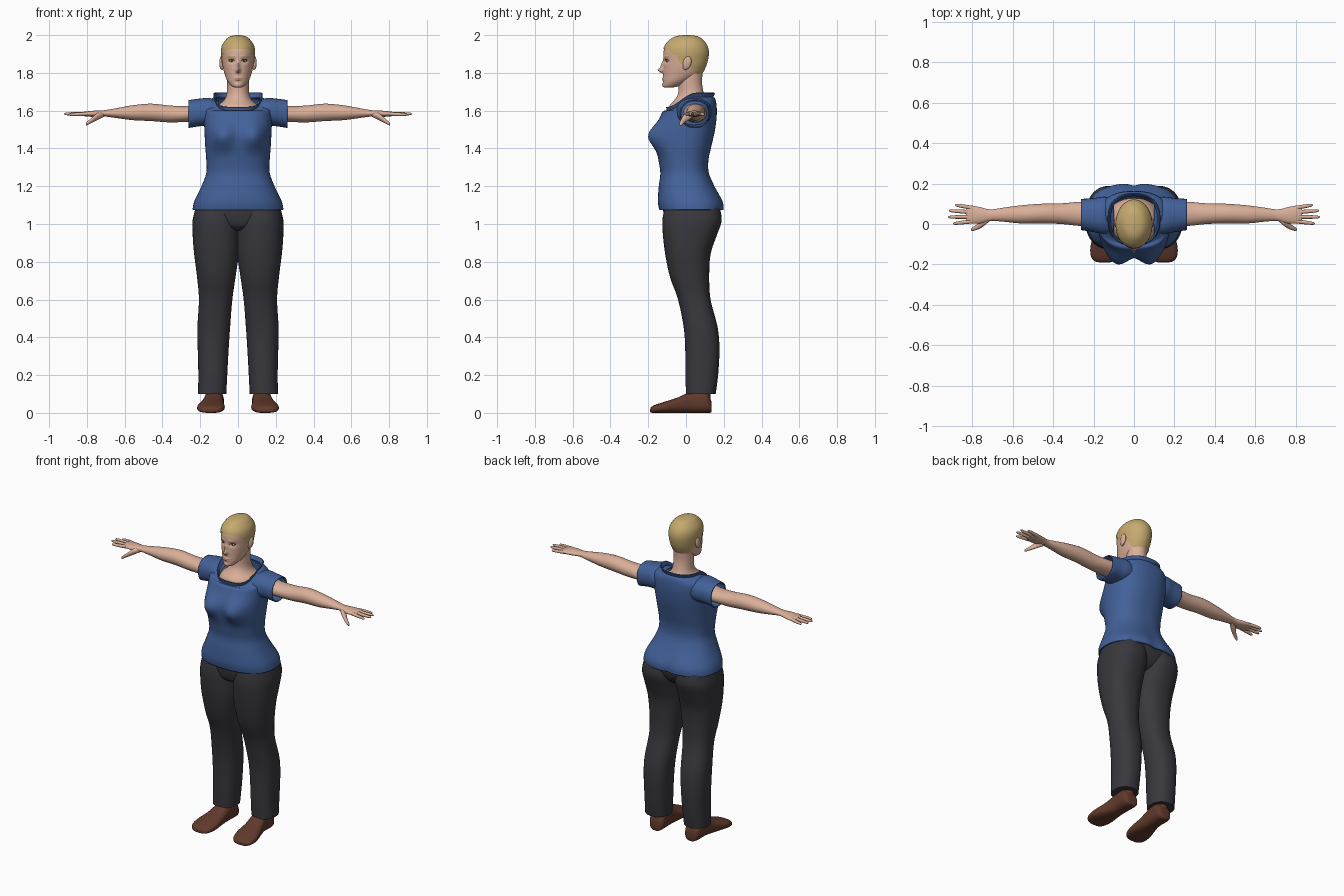
import bpy
import bmesh
from math import sin, cos, tau, exp, radians, copysign
from mathutils import Vector

cube = bpy.data.objects.get("Cube")
if cube:
    bpy.data.objects.remove(cube, do_unlink=True)


def material(name, r, g, b):
    mat = bpy.data.materials.new(name)
    mat.use_nodes = True
    mat.diffuse_color = (r, g, b, 1)
    shader = mat.node_tree.nodes["Principled BSDF"]
    shader.inputs["Base Color"].default_value = (r, g, b, 1)
    shader.inputs["Roughness"].default_value = 0.8
    return mat


SKIN = material("skin", .70, .43, .32)
HAIR = material("blond hair", .56, .40, .16)
SHIRT = material("blue shirt", .055, .12, .32)
TROUSERS = material("charcoal trousers", .04, .04, .047)
SHOE = material("brown leather", .12, .042, .025)
LIPS = material("lips", .55, .27, .21)
DARK = material("dark lashes", .04, .025, .02)
WHITE = material("eye white", .6, .55, .5)


def spline(rows, steps):
    """Smooth rows of numbers with a Catmull-Rom curve."""
    result = []
    for i in range(len(rows) - 1):
        p0, p1 = rows[max(i - 1, 0)], rows[i]
        p2, p3 = rows[i + 1], rows[min(i + 2, len(rows) - 1)]
        for s in range(steps):
            t = s / steps
            result.append([b + t * (c - a) / 2 + t * t * (a - 2.5 * b + 2 * c - d / 2)
                           + t ** 3 * (1.5 * (b - c) + (d - a) / 2)
                           for a, b, c, d in zip(p0, p1, p2, p3)])
    return result + [list(rows[-1])]


def finish(name, bm, mats, rule=None):
    bmesh.ops.recalc_face_normals(bm, faces=bm.faces)
    if rule:
        for face in bm.faces:
            face.material_index = rule(face.calc_center_median())
    mesh = bpy.data.meshes.new(name)
    bm.to_mesh(mesh)
    bm.free()
    for mat in mats:
        mesh.materials.append(mat)
    mesh.shade_smooth()
    mesh.set_sharp_from_angle(angle=radians(50))
    obj = bpy.data.objects.new(name, mesh)
    bpy.context.collection.objects.link(obj)
    return obj


def loft(name, axis, rows, *mats, power=2, seg=32, steps=5, side=1,
         shape=None, rule=None, keep=None, caps=True, thick=0):
    """Rows hold: place on axis, then low and high limits on the other two axes."""
    u, v = [k for k in range(3) if k != axis]
    bm = bmesh.new()
    rings = []
    for t, u0, u1, v0, v1 in spline(rows, steps):
        ring = []
        for k in range(seg):
            c, s = cos(tau * k / seg), sin(tau * k / seg)
            co = Vector()
            co[axis] = t
            co[u] = (u0 + u1) / 2 + (u1 - u0) / 2 * copysign(abs(c) ** (2 / power), c)
            co[v] = (v0 + v1) / 2 + (v1 - v0) / 2 * copysign(abs(s) ** (2 / power), s)
            if shape:
                co = shape(co)
            co.x *= side
            ring.append(bm.verts.new(co))
        rings.append(ring)
    for low, high in zip(rings, rings[1:]):
        for k in range(seg):
            n = (k + 1) % seg
            bm.faces.new((low[k], low[n], high[n], high[k]))
    if caps:
        bm.faces.new(rings[0])
        bm.faces.new(rings[-1])
    if keep:
        bmesh.ops.delete(bm, geom=[f for f in bm.faces if not keep(f.calc_center_median())],
                         context='FACES')
    obj = finish(name, bm, mats, rule)
    if thick:
        mod = obj.modifiers.new("cloth thickness", 'SOLIDIFY')
        mod.thickness = thick
    return obj


def ball(name, mat, centre, size, tilt=0):
    bm = bmesh.new()
    bmesh.ops.create_uvsphere(bm, u_segments=20, v_segments=12, radius=1)
    obj = finish(name, bm, [mat])
    obj.location, obj.scale, obj.rotation_euler.x = centre, size, tilt
    return obj


def bell(a, b, wide, high):
    return exp(-(a / wide) ** 2 - (b / high) ** 2)


def ramp(value, low, high):
    t = min(1, max(0, (value - low) / (high - low)))
    return t * t * (3 - 2 * t)


def centred(rows):
    return [(z, -w, w, y0, y1) for z, w, y0, y1 in rows]


# Shirt body with bust, open scooped collar and flared hem
def shape_shirt(co):
    x, y, z = co
    if y < 0:
        co.y -= .05 * bell(abs(x) - .085, z - 1.465, .06, .065) * ramp(-y, .02, .1)
    else:
        co.y -= .012 * bell(x, z - 1.08, .03, .08)
    co.z -= .075 * ramp(z, 1.58, 1.68) * ramp(-y, -.05, .1)
    return co


loft("shirt_body", 2, centred([
    (1.075, .235, -.135, .195), (1.12, .225, -.143, .19), (1.2, .187, -.138, .145),
    (1.27, .162, -.13, .115), (1.34, .162, -.14, .113), (1.42, .168, -.153, .13),
    (1.5, .172, -.152, .148), (1.58, .175, -.125, .157), (1.635, .17, -.108, .155),
    (1.662, .135, -.1, .148), (1.67, .115, -.095, .138), (1.695, .125, -.1, .148)]),
    SHIRT, power=2.4, seg=64, steps=6, shape=shape_shirt, caps=False, thick=.006)

# Neck and upper chest
loft("neck", 2, centred([
    (1.57, .14, -.1, .13), (1.625, .108, -.088, .125), (1.655, .075, -.062, .11),
    (1.69, .06, -.042, .095), (1.75, .057, -.04, .085), (1.82, .06, -.05, .09)]), SKIN)

# Head with modelled face
HEAD = centred([
    (1.722, .016, -.112, -.075), (1.73, .034, -.12, -.035), (1.755, .055, -.121, .02),
    (1.79, .07, -.12, .075), (1.83, .08, -.119, .1), (1.87, .085, -.119, .113),
    (1.91, .088, -.119, .117), (1.945, .081, -.108, .108), (1.975, .06, -.08, .084),
    (1.99, .038, -.052, .058), (1.996, .008, -.015, .018)])


def shape_face(co):
    x, z = abs(co.x), co.z
    if co.y < 0:
        co.y -= (.027 * bell(x, z - 1.814, .011, .013) + .014 * bell(x, z - 1.84, .009, .022)
                 - .010 * bell(x - .034, z - 1.862, .017, .011)
                 + .003 * bell(x - .032, z - 1.886, .022, .008)
                 + .007 * bell(x, z - 1.767, .02, .009) + .005 * bell(x, z - 1.735, .02, .012)
                 - .004 * bell(x, z - 1.767, .03, .002)
                 ) * ramp(-co.y, .03, .09)
    return co


def paint_face(co):
    x, z = abs(co.x), co.z
    if co.y > -.04:
        return 0
    if abs(z - 1.767) < .009 * (1 - (x / .025) ** 2):
        return 1
    if abs(x - .036) < .02 and abs(z - 1.888 + 8 * (x - .036) ** 2) < .004:
        return 2
    if abs(x - .034) < .016 and abs(z - 1.871 + 20 * (x - .034) ** 2) < .002:
        return 3
    return 0


loft("head", 2, HEAD, SKIN, LIPS, HAIR, DARK, seg=128, steps=12,
     shape=shape_face, rule=paint_face)


# Cropped hair as a shell over the skull
def shape_hair(co):
    skull = Vector((0, 0, 1.88))
    return skull + (co - skull) * 1.035


def in_hair(co):
    y, z = co.y, co.z
    hairline = 1.925 - .03 * ramp(y, -.105, -.055) - .045 * ramp(y, -.055, -.03) \
        - .055 * ramp(y, .015, .06)
    return z > hairline


loft("hair", 2, HEAD, HAIR, seg=96, steps=10, shape=shape_hair, keep=in_hair)
loft("nose_base", 2, centred([(1.803, .007, -.14, -.11), (1.81, .015, -.137, -.1),
                              (1.82, .008, -.134, -.1)]), SKIN, seg=16)


def build_side(label, side):
    # Ear and eye
    ball(label + "_ear", SKIN, (side * .088, .006, 1.853), (.011, .022, .035), -.25)
    ball(label + "_ear_lobe", SKIN, (side * .085, -.004, 1.83), (.008, .012, .014))
    ball(label + "_eye", WHITE, (side * .034, -.097, 1.862), (.013, .008, .006))
    ball(label + "_iris", DARK, (side * .034, -.103, 1.862), (.005, .003, .005))

    # Short sleeve, open at the cuff
    loft(label + "_sleeve", 0, [
        (.1, -.05, .13, 1.53, 1.65), (.15, -.05, .135, 1.52, 1.667),
        (.2, -.04, .128, 1.518, 1.664), (.262, -.03, .124, 1.508, 1.656)],
        SHIRT, power=2.3, side=side, caps=False, thick=.006)

    # Arm and palm
    loft(label + "_arm", 0, [
        (.13, -.015, .11, 1.535, 1.645), (.26, -.01, .11, 1.54, 1.625),
        (.36, .0, .102, 1.538, 1.627), (.46, .003, .1, 1.545, 1.637),
        (.56, .003, .092, 1.55, 1.628), (.65, .012, .08, 1.562, 1.612),
        (.71, .015, .072, 1.569, 1.602), (.76, .003, .083, 1.567, 1.6),
        (.81, .002, .092, 1.57, 1.595), (.83, .008, .086, 1.574, 1.59)],
        SKIN, side=side)

    # Fingers fan out from the palm
    for finger, y0, y1, tip, drop in (("index", .013, .002, .895, .004), ("middle", .036, .034, .92, 0),
                                ("ring", .058, .066, .915, .0), ("little", .08, .094, .885, .004)):
        rows = []
        for t, r in ((0, .01), (.5, .0095), (.9, .007), (1, .002)):
            x, y, z = .80 + t * (tip - .80), y0 + t * (y1 - y0), 1.583 - drop * t
            rows.append((x, y - r, y + r, z - r, z + r))
        loft(f"{label}_{finger}_finger", 0, rows, SKIN, seg=12, steps=3, side=side)
    loft(label + "_thumb", 0, [
        (.71, .018, .05, 1.568, 1.592), (.745, -.012, .03, 1.55, 1.588),
        (.775, -.028, .0, 1.535, 1.562), (.8, -.035, -.017, 1.522, 1.54),
        (.806, -.03, -.024, 1.522, 1.53)], SKIN, seg=16, side=side)

    # Trouser leg
    loft(label + "_trouser_leg", 2, [
        (.1, .062, .212, .0, .157), (.2, .057, .21, -.003, .17), (.33, .05, .213, -.004, .177),
        (.45, .042, .215, -.012, .168), (.6, .03, .207, -.042, .13), (.72, .013, .217, -.085, .123),
        (.84, -.004, .232, -.11, .13), (.94, -.008, .24, -.122, .163),
        (1.02, -.008, .24, -.125, .189), (1.1, .01, .22, -.11, .175)],
        TROUSERS, power=2.3, side=side, seg=40)

    # Ankle and shoe
    loft(label + "_shoe", 1, [
        (.136, .105, .15, .004, .04), (.13, .085, .165, .001, .075), (.1, .075, .178, 0, .115),
        (.03, .077, .178, 0, .115), (-.04, .075, .195, 0, .083), (-.11, .07, .215, 0, .06),
        (-.16, .08, .213, 0, .044), (-.183, .098, .195, .001, .032), (-.19, .12, .172, .006, .02)],
        SHOE, power=2.6, side=side)
    loft(label + "_ankle", 2, [
        (.05, .08, .175, .025, .13), (.1, .082, .172, .03, .13), (.18, .085, .17, .03, .13)],
        SHOE, side=side)


for label, side in (("left", 1), ("right", -1)):
    build_side(label, side)

# Trouser seat joins both legs
loft("trouser_seat", 2, centred([
    (.965, .07, -.07, .1), (.99, .13, -.105, .14), (1.04, .2, -.118, .17),
    (1.09, .22, -.12, .175), (1.13, .19, -.11, .15)]), TROUSERS, power=2.3, seg=48)
